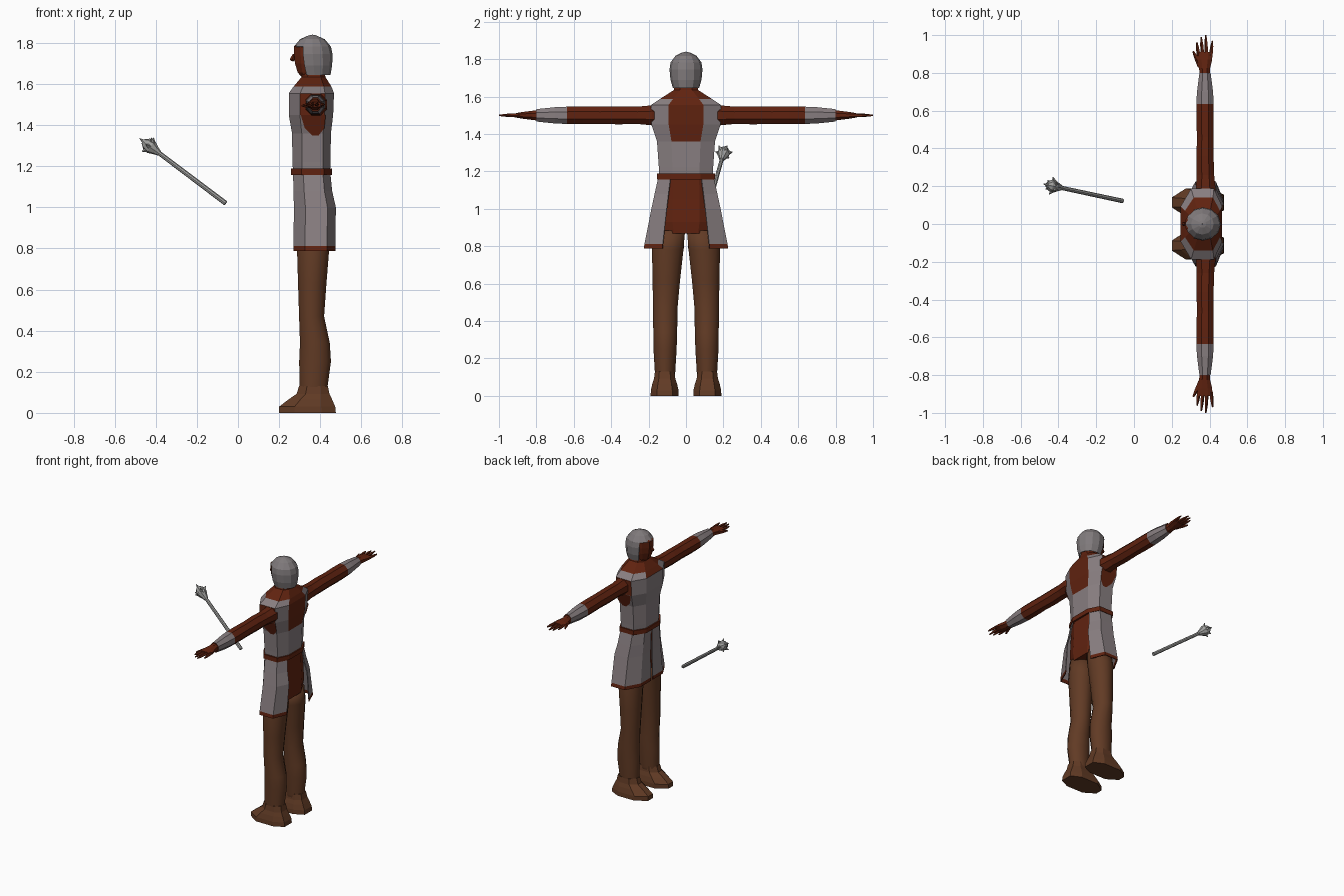
import bpy, bmesh, math
from mathutils import Vector

if "Cube" in bpy.data.objects:
    bpy.data.objects.remove(bpy.data.objects["Cube"])


def material(name, rgb):
    m = bpy.data.materials.new(name)
    m.diffuse_color = (*rgb, 1)
    m.use_nodes = True
    m.node_tree.nodes["Principled BSDF"].inputs["Base Color"].default_value = m.diffuse_color
    return m


RED = material("red brown cloth", (0.118, 0.0165, 0.005))
GREY = material("grey armour", (0.245, 0.208, 0.216))
BROWN = material("brown leather", (0.120, 0.043, 0.018))
STEEL = material("steel", (0.35, 0.35, 0.34))
HELM = material("helmet grey", (0.215, 0.195, 0.20))
CX = 0.365


def loft(name, rings, mats, rule=None, closed=True, caps=True, smooth=False, keep=None):
    """Skin a list of equal-length rings; rule(i, j) picks the material slot."""
    bm = bmesh.new()
    vs = [[bm.verts.new(p) for p in r] for r in rings]
    n = len(rings[0])
    for i in range(len(rings) - 1):
        for j in range(n if closed else n - 1):
            if keep and not keep(i, j):
                continue
            k = (j + 1) % n
            f = bm.faces.new((vs[i][j], vs[i][k], vs[i + 1][k], vs[i + 1][j]))
            f.material_index = rule(i, j) if rule else 0
    if caps and closed:
        bm.faces.new(vs[0][::-1])
        bm.faces.new(vs[-1])
    bmesh.ops.delete(bm, geom=[v for v in bm.verts if not v.link_faces], context='VERTS')
    bmesh.ops.recalc_face_normals(bm, faces=bm.faces)
    for f in bm.faces:
        f.smooth = smooth
    me = bpy.data.meshes.new(name)
    bm.to_mesh(me)
    bm.free()
    for m in mats:
        me.materials.append(m)
    ob = bpy.data.objects.new(name, me)
    bpy.context.collection.objects.link(ob)
    return ob


def ellipse(n, rx, ry, turn=0.0):
    return [(rx * math.cos(2 * math.pi * (j + turn) / n),
             ry * math.sin(2 * math.pi * (j + turn) / n)) for j in range(n)]


def tube(name, a, b, profile, n, mat, smooth=False):
    """Round part along a-b; profile holds (distance fraction, radius)."""
    a, b = Vector(a), Vector(b)
    q = (b - a).to_track_quat('Z', 'Y')
    rings = [[a + (b - a) * t + q @ Vector((x, y, 0)) for x, y in ellipse(n, r, r)]
             for t, r in profile]
    return loft(name, rings, [mat], smooth=smooth)


def body_ring(z, x0, x1, w, outline):
    c, h = (x0 + x1) / 2, (x1 - x0) / 2
    return [(c + h * u, w * v, z) for u, v in outline]


# chamfered body section: back, side, front, other side
BODY = [(1, .5), (.6, 1), (-.5, 1), (-1, .5), (-1, -.5), (-.5, -1), (.6, -1), (1, -.5)]

# torso: grey vest over a red shirt, open at the upper back and collar
torso = [(1.17, .268, .448, .143), (1.22, .265, .45, .145), (1.36, .263, .452, .155),
         (1.45, .247, .463, .185), (1.555, .247, .467, .187), (1.587, .27, .455, .14),
         (1.635, .31, .425, .065), (1.68, .32, .42, .055)]


def vest(i, j):
    if i >= 5 or (i == 4 and j in (3, 7)):
        return 1
    if i in (2, 3) and j == 7:
        return 1
    return 1 if i == 3 and j in (1, 5) else 0


loft("torso", [body_ring(*t, BODY) for t in torso], [GREY, RED], vest)

# belt
loft("belt", [body_ring(z, .258, .457, .154, BODY) for z in (1.157, 1.188)], [RED])

# hips under the skirt
hips = [(.868, .285, .45, .13), (.93, .28, .455, .145), (1.05, .277, .447, .145), (1.165, .272, .445, .14)]
loft("hips", [body_ring(*t, BODY) for t in hips], [RED])

skirt = [(1.16, .268, .45, .15), (1.08, .27, .458, .168), (1.0, .272, .476, .185),
         (.812, .27, .474, .222), (.788, .27, .474, .226)]
FLAP = [(1, .56), (.6, 1), (-.45, 1), (-1, .55), (-1, .05)]

# feet outline: heel to toe
FOOT = [(1, .55), (.5, 1), (-.45, 1), (-1, .35), (-1, -.35), (-.45, -1), (.5, -1), (1, -.55)]

for s, side in ((1, "left"), (-1, "right")):
    # skirt half, open at the back with a thin front slit and a red hem
    ob = loft(side + "_skirt", [[(x, s * y, z) for x, y, z in body_ring(*t, FLAP)] for t in skirt],
              [GREY, RED], lambda i, j: 1 if i == 3 else 0, closed=False)
    mod = ob.modifiers.new("thickness", 'SOLIDIFY')
    mod.thickness = .006

    # red armhole point below the arm
    def on_side(x, z):
        return (x, s * (.155 + (z - 1.36) / .09 * .03 + .003), z)
    loft(side + "_armhole", [[on_side(.305, 1.45), on_side(.427, 1.45)],
                             [on_side(.325, 1.385), on_side(.42, 1.385)],
                             [on_side(.374, 1.337), on_side(.382, 1.337)]], [RED], closed=False)

    # leg: z, x centre, x radius, y centre, y radius
    leg = [(.06, .37, .068, .113, .054), (.12, .367, .07, .112, .056), (.25, .375, .08, .112, .064),
           (.34, .374, .075, .111, .066), (.47, .358, .063, .111, .068), (.62, .361, .071, .105, .076),
           (.78, .365, .08, .098, .087), (.885, .367, .083, .083, .081)]
    loft(side + "_leg", [[(cx + x, s * (cy + y), z) for x, y in ellipse(12, rx, ry, .5)]
                         for z, cx, rx, cy, ry in leg], [BROWN], smooth=True)

    # foot: z, toe x, heel x, half width
    foot = [(0, .2, .476, .075), (.03, .2, .473, .074), (.065, .245, .458, .066),
            (.092, .285, .445, .057), (.13, .297, .437, .052)]
    loft(side + "_foot", [[(x, s * .114 + y, z) for x, y, z in body_ring(*t, FOOT)] for t in foot],
         [BROWN])

    # arm with grey bracer: y, x centre, x radius, z radius
    arm = [(.13, .378, .045, .045), (.18, .38, .057, .058), (.26, .378, .05, .05), (.36, .376, .049, .052),
           (.46, .377, .047, .05), (.55, .376, .05, .051), (.635, .376, .05, .05),
           (.7, .376, .046, .047), (.80, .376, .032, .036)]
    loft(side + "_arm", [[(cx + x, s * y0, 1.5 + z) for x, z in ellipse(8, rx, rz, .5)]
                         for y0, cx, rx, rz in arm], [RED, GREY], lambda i, j: 1 if i >= 6 else 0)

    # hand
    hand = [(.79, .376, .028, .031), (.825, .373, .032, .026), (.87, .374, .043, .02), (.91, .376, .043, .013)]
    loft(side + "_hand", [[(cx + x, s * y0, 1.5 + z) for x, z in ellipse(8, rx, rz, .5)]
                          for y0, cx, rx, rz in hand], [RED])
    fingers = [(.343, .333, .962), (.364, .356, .99), (.385, .38, 1.0), (.407, .416, .97)]
    for k, (xa, xb, tip) in enumerate(fingers):
        tube(f"{side}_finger_{k + 1}", (xa, s * .89, 1.5), (xb, s * tip, 1.5),
             [(0, .011), (.6, .009), (1, .004)], 5, RED)
    tube(side + "_thumb", (.352, s * .835, 1.498), (.313, s * .915, 1.494),
         [(0, .015), (.6, .011), (1, .005)], 5, RED)

# head: z, x centre, x radius, y radius
head = [(1.63, .362, .05, .048), (1.655, .35, .062, .055), (1.70, .355, .082, .068),
        (1.74, .356, .087, .074), (1.782, .356, .088, .074), (1.81, .36, .05, .05)]
loft("head", [[(cx + x, y, z) for x, y in ellipse(10, rx, ry, .5)] for z, cx, rx, ry in head], [RED])

# nose
tube("nose", (.272, 0, 1.745), (.262, 0, 1.712), [(0, .006), (.8, .012), (1, .008)], 5, RED)

# helmet with an open face
helmet = [(1.645, .372, .078, .07), (1.69, .368, .09, .083), (1.745, .364, .096, .088),
          (1.782, .362, .09, .083), (1.818, .362, .06, .056), (1.836, .362, .02, .02), (1.84, .362, .002, .002)]
ob = loft("helmet", [[(cx + x, y, z) for x, y in ellipse(12, rx, ry)] for z, cx, rx, ry in helmet],
          [HELM], caps=False, keep=lambda i, j: i >= 3 or j not in (4, 5, 6, 7))
mod = ob.modifiers.new("thickness", 'SOLIDIFY')
mod.thickness = .006

# mace: handle, flanged head, spikes
grip, top = Vector((-.06, .122, 1.02)), Vector((-.425, .2, 1.295))
axis = (top - grip).normalized()
tube("mace_handle", grip, top, [(0, .012), (1, .011)], 8, STEEL)
tube("mace_head", top - axis * .055, top + axis * .045,
     [(0, .013), (.2, .02), (.5, .034), (.8, .03), (1, .014)], 8, STEEL)
tube("mace_point", top + axis * .04, top + axis * .068, [(0, .011), (1, .002)], 6, STEEL)
q = axis.to_track_quat('Z', 'Y')
for k in range(6):
    a = k * math.pi / 3
    out = q @ Vector((math.cos(a), math.sin(a), 0))
    tube(f"mace_spike_{k + 1}", top + out * .02, top + out * .047 + axis * .018,
         [(0, .015), (1, .002)], 4, STEEL)
